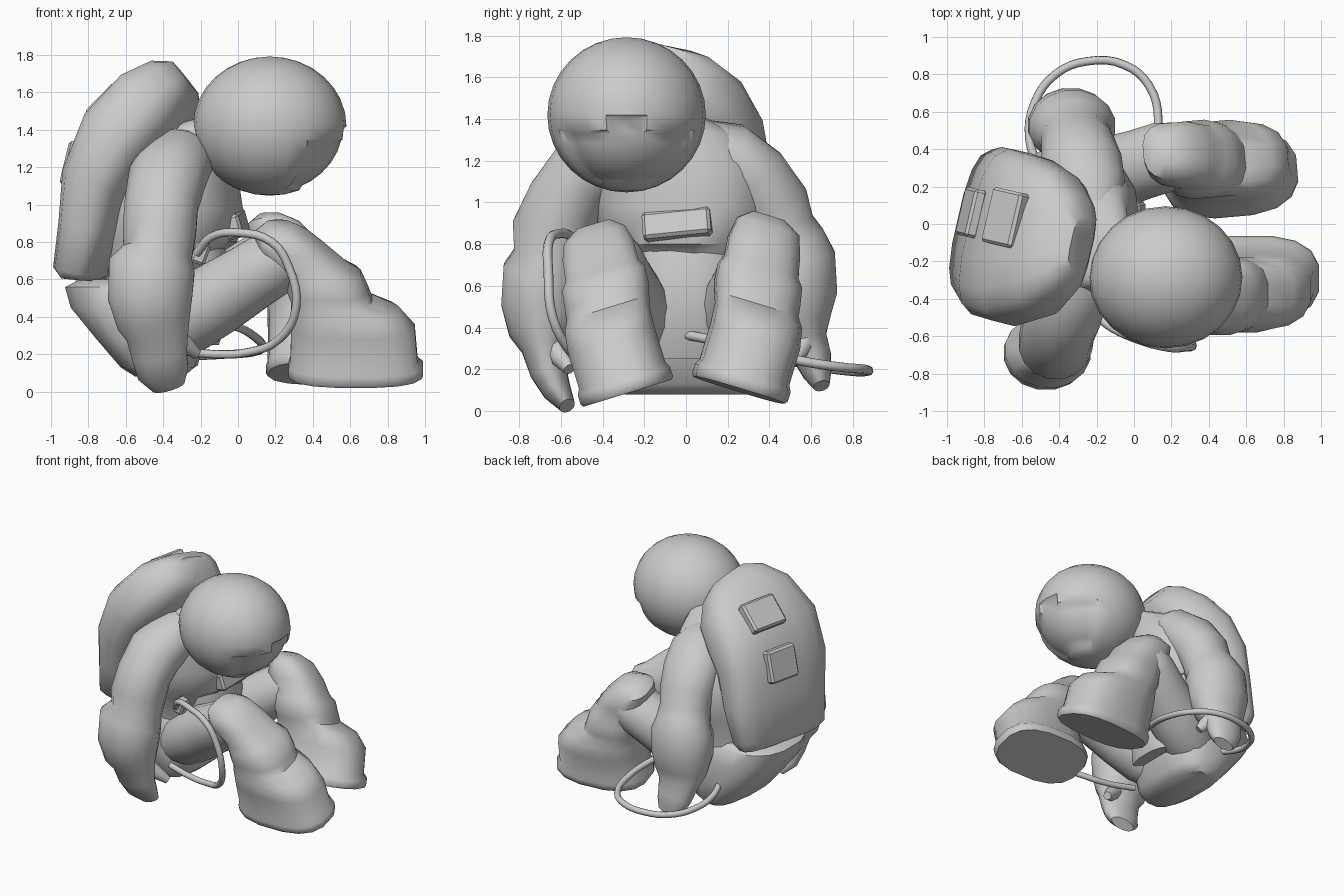
import bpy, bmesh, math
from mathutils import Vector, Matrix

if "Cube" in bpy.data.objects:
    bpy.data.objects.remove(bpy.data.objects["Cube"])


def finish(name, bm, matrix=None, angle=45):
    bmesh.ops.recalc_face_normals(bm, faces=bm.faces)
    if matrix:
        bm.transform(matrix)
    me = bpy.data.meshes.new(name)
    bm.to_mesh(me)
    bm.free()
    ob = bpy.data.objects.new(name, me)
    bpy.context.collection.objects.link(ob)
    bpy.ops.object.select_all(action='DESELECT')
    bpy.context.view_layer.objects.active = ob
    ob.select_set(True)
    bpy.ops.object.shade_smooth_by_angle(angle=math.radians(angle))
    return ob


def loft(name, rings, ref=None, n=2.0, sides=16, matrix=None):
    """Rings are (x, y, z, ru, rv). Without ref they lie flat; with ref they follow the path."""
    bm = bmesh.new()
    pts = [Vector(r[:3]) for r in rings]
    loops = []
    for i, r in enumerate(rings):
        u, v = Vector((1, 0, 0)), Vector((0, 1, 0))
        if ref:
            t = (pts[min(i + 1, len(pts) - 1)] - pts[max(i - 1, 0)]).normalized()
            u = Vector(ref)
            u = (u - t * u.dot(t)).normalized()
            v = t.cross(u)
        loop = []
        for k in range(sides):
            a = 2 * math.pi * (k + 0.5) / sides
            c, s = math.cos(a), math.sin(a)
            pu = math.copysign(abs(c) ** (2 / n), c) * r[3]
            pv = math.copysign(abs(s) ** (2 / n), s) * r[4]
            loop.append(bm.verts.new(pts[i] + u * pu + v * pv))
        loops.append(loop)
    for a, b in zip(loops, loops[1:]):
        for k in range(sides):
            j = (k + 1) % sides
            bm.faces.new((a[k], a[j], b[j], b[k]))
    bm.faces.new(loops[0])
    bm.faces.new(loops[-1])
    return finish(name, bm, matrix)


def box(name, loc, size, rot=(0, 0, 0), bevel=0.015):
    bm = bmesh.new()
    bmesh.ops.create_cube(bm, size=1, matrix=Matrix.Diagonal((*size, 1)))
    bmesh.ops.bevel(bm, geom=bm.edges[:], offset=bevel, segments=1, affect='EDGES')
    r = [Matrix.Rotation(math.radians(a), 4, ax) for a, ax in zip(rot, 'XYZ')]
    return finish(name, bm, Matrix.Translation(loc) @ r[2] @ r[1] @ r[0], 30)


def hose(name, pts, radius=0.023):
    cu = bpy.data.curves.new(name, 'CURVE')
    cu.dimensions = '3D'
    cu.bevel_depth, cu.bevel_resolution, cu.resolution_u = radius, 2, 4
    cu.use_fill_caps = True
    sp = cu.splines.new('BEZIER')
    sp.bezier_points.add(len(pts) - 1)
    for b, p in zip(sp.bezier_points, pts):
        b.co = p
        b.handle_left_type = b.handle_right_type = 'AUTO'
    ob = bpy.data.objects.new(name, cu)
    bpy.context.collection.objects.link(ob)
    bpy.ops.object.select_all(action='DESELECT')
    bpy.context.view_layer.objects.active = ob
    ob.select_set(True)
    bpy.ops.object.convert(target='MESH')
    bpy.ops.object.shade_smooth()


# helmet with a recessed visor below an arched brow
bm = bmesh.new()
bmesh.ops.create_uvsphere(bm, u_segments=24, v_segments=16, radius=1)
visor = []
for f in bm.faces:
    c = f.calc_center_median()
    side = abs(math.atan2(c.y, c.x))
    if side < 0.95 and -0.9 < c.z < -0.15 * side - 0.04:
        visor.append(f)
bmesh.ops.inset_region(bm, faces=visor, thickness=0.07, depth=-0.045)
finish('helmet', bm, Matrix.Translation((0.17, -0.285, 1.42)) @ Matrix.Diagonal((0.41, 0.38, 0.372, 1)), 50)

# torso and neck
yaw = Matrix.Translation((-0.4, 0, 0)) @ Matrix.Rotation(math.radians(-10), 4, 'Z') @ Matrix.Translation((0.4, 0, 0))
loft('torso', [(-.42, 0, .55, .28, .34), (-.40, 0, .74, .30, .37), (-.36, 0, .80, .35, .40),
               (-.35, 0, .98, .37, .42), (-.32, -.01, 1.18, .31, .41), (-.26, -.04, 1.33, .23, .32),
               (-.17, -.10, 1.42, .17, .2), (-.08, -.14, 1.46, .12, .14)], n=2.4, matrix=yaw)
# seat of the suit
loft('hips', [(-.42, 0, .08, .13, .30), (-.43, 0, .13, .20, .34), (-.47, 0, .28, .29, .37),
              (-.51, 0, .45, .39, .36), (-.54, 0, .56, .39, .34), (-.52, 0, .60, .33, .30)], n=2.8)
loft('belly', [(-.30, 0, .25, .2, .25), (-.25, 0, .45, .22, .25), (-.26, 0, .66, .22, .27),
               (-.28, 0, .82, .2, .28)], n=2.5)

# backpack slab leaning forward, with two flat pouches
pyaw = Matrix.Translation((-.59, -.07, 0)) @ Matrix.Rotation(math.radians(-13), 4, 'Z') @ Matrix.Translation((.6, .07, 0))
loft('backpack', [(-.835, -.05, .60, .09, .36), (-.83, -.05, .65, .14, .40), (-.77, -.06, .90, .165, .44),
                  (-.72, -.08, 1.15, .195, .46), (-.60, -.09, 1.36, .225, .46), (-.44, -.07, 1.53, .215, .39),
                  (-.34, -.05, 1.64, .155, .27), (-.29, -.04, 1.68, .09, .16)],
     ref=(1, 0, 0), n=3, matrix=pyaw)
box('upper_pouch', (-.68, .03, 1.54), (.23, .30, .10), (0, -45, -13))
box('lower_pouch', (-.87, .06, 1.22), (.07, .26, .24), (0, 14, -13))
box('pack_latch', (-.74, .02, .58), (.2, .3, .08), (0, 20, -13))

# chest control box
box('chest_box', (-.03, -.04, .89), (.13, .33, .13), (6, -15, -8))

# arms with a puffed forearm, tapering into mittens
loft('right_arm', [(-.26, -.16, 1.31, .12, .10), (-.31, -.30, 1.26, .19, .16), (-.38, -.48, 1.14, .21, .19),
                   (-.41, -.58, 1.00, .20, .19), (-.42, -.64, .86, .20, .20), (-.43, -.65, .74, .19, .18),
                   (-.46, -.68, .67, .235, .20), (-.47, -.69, .50, .23, .20), (-.45, -.69, .37, .20, .16),
                   (-.43, -.68, .30, .17, .11), (-.42, -.66, .19, .15, .09), (-.40, -.62, .10, .14, .07),
                   (-.37, -.57, .025, .09, .04)], ref=(1, 0, 0))
loft('left_arm', [(-.20, .08, 1.30, .12, .10), (-.24, .19, 1.25, .20, .15), (-.28, .32, 1.12, .22, .18),
                  (-.30, .42, .98, .20, .18), (-.31, .45, .88, .19, .17), (-.32, .49, .79, .20, .19),
                  (-.33, .52, .73, .235, .20), (-.34, .53, .55, .23, .20), (-.34, .55, .42, .20, .15),
                  (-.34, .58, .34, .16, .10), (-.33, .61, .25, .14, .09), (-.31, .63, .18, .12, .07),
                  (-.29, .65, .12, .08, .04)], ref=(1, 0, 0))
for side, p, q in (('right', (-.34, -.63, .30), (-.22, -.56, .20)), ('left', (-.24, .57, .34), (-.17, .52, .25))):
    m = [(a + b) / 2 for a, b in zip(p, q)]
    loft(side + '_thumb', [(*p, .06, .06), (*m, .05, .05), (*q, .03, .03)], ref=(0, 1, 0), sides=8)

# lower legs with padded cuffs and heavy boots, soles tipped inward
shin = [(0, 0, 0, .355, .225), (0, 0, .015, .365, .235), (0, 0, .06, .365, .235), (-.01, 0, .09, .345, .22),
        (-.015, 0, .27, .335, .22), (-.06, -.01, .37, .29, .215), (-.13, -.03, .42, .22, .21),
        (-.15, -.04, .47, .22, .215), (-.17, -.05, .56, .205, .21), (-.20, -.055, .60, .19, .185),
        (-.26, -.065, .70, .19, .18), (-.31, -.07, .80, .145, .155), (-.33, -.08, .85, .07, .08)]
for side, s, loc, turn, lean in (('left', 1, (.515, .255, .10), 5, 0), ('right', -1, (.63, -.28, .085), 0, .085)):
    m = (Matrix.Translation(loc) @ Matrix.Rotation(math.radians(turn), 4, 'Z')
         @ Matrix.Rotation(math.radians(-17 * s), 4, 'X'))
    rings = [(x - lean * min(1, max(0, (z - .55) / .15)), y * s, z - lean * .3 * (z > .75), a, b) for x, y, z, a, b in shin]
    loft(side + '_boot', rings, n=2.6, matrix=m)
    knee = Vector((loc[0] - .30 - lean * .9, loc[1] + .12 * s, .73))
    hip = Vector((-.38, .19 * s, .33))
    thigh = [(0, .17, .17), (.15, .2, .2), (.4, .2, .2), (.7, .19, .185), (.92, .19, .18), (1.08, .16, .15), (1.18, .08, .08)]
    loft(side + '_thigh', [(*hip.lerp(knee, t), a, b) for t, a, b in thigh], ref=(0, 1, 0))

# loose hoses on each side
hose('right_hose', [(-.22, -.46, .74), (-.14, -.54, .83), (0, -.61, .85), (.18, -.66, .80), (.27, -.66, .67),
                    (.31, -.64, .45), (.22, -.55, .28), (.05, -.46, .21), (-.12, -.42, .20), (-.32, -.38, .22)])
hose('left_hose', [(-.50, .28, .30), (-.56, .46, .25), (-.53, .65, .21), (-.42, .80, .19), (-.25, .87, .19),
                   (-.05, .85, .20), (.08, .74, .21), (.13, .55, .24), (.08, .30, .30), (-.02, .08, .35), (-.2, -.1, .38)])
# hose connectors at the waist
for i, y in enumerate((-.42, .33)):
    box('hose_connector_%d' % (i + 1), (-.2, y, .74), (.08, .08, .12), (0, 20, 0))
